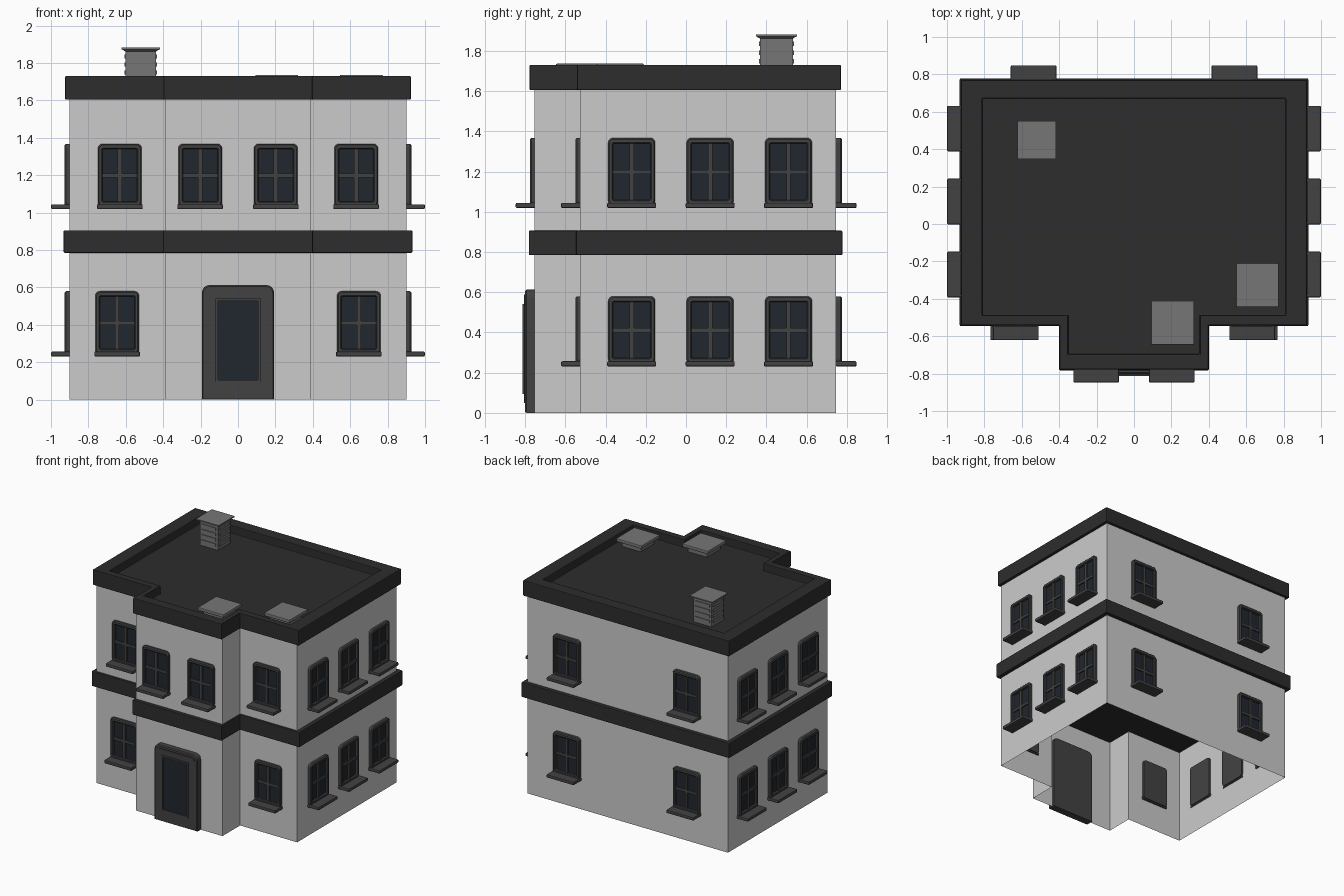
import bpy, bmesh
from math import pi, sin, cos

if "Cube" in bpy.data.objects:
    bpy.data.objects.remove(bpy.data.objects["Cube"])


def material(name, r, g, b):
    m = bpy.data.materials.new(name)
    m.diffuse_color = (r, g, b, 1)
    m.use_nodes = True
    m.node_tree.nodes["Principled BSDF"].inputs["Base Color"].default_value = m.diffuse_color
    return m


WALL = material("wall_grey", .55, .55, .55)
DARK = material("dark_band", .026, .026, .026)
TRIM = material("trim", .055, .055, .055)
GLASS = material("glass", .015, .02, .028)
METAL = material("vent_grey", .18, .18, .18)


def loft(name, loops, mat, start=True, end=True, end_mat=None):
    """Skin equal-length closed loops together, with optional end caps."""
    bm = bmesh.new()
    rows = [[bm.verts.new(p) for p in loop] for loop in loops]
    n = len(rows[0])
    for a, b in zip(rows, rows[1:]):
        for i in range(n):
            j = (i + 1) % n
            bm.faces.new((a[i], a[j], b[j], b[i]))
    if start:
        bm.faces.new(rows[0][::-1])
    if end:
        f = bm.faces.new(rows[-1])
        f.material_index = 1 if end_mat else 0
    bmesh.ops.recalc_face_normals(bm, faces=bm.faces)
    return finish(name, bm, [mat] + ([end_mat] if end_mat else []))


def finish(name, bm, mats):
    me = bpy.data.meshes.new(name)
    bm.to_mesh(me)
    bm.free()
    for m in mats:
        me.materials.append(m)
    ob = bpy.data.objects.new(name, me)
    bpy.context.collection.objects.link(ob)
    return ob


def boxes(name, items, mat, bevel=0):
    """Several boxes in one object, each (x0,x1,y0,y1,z0,z1)."""
    bm = bmesh.new()
    for x0, x1, y0, y1, z0, z1 in items:
        vs = bmesh.ops.create_cube(bm, size=1)["verts"]
        for v in vs:
            v.co = ((x0 + x1) / 2 + v.co.x * (x1 - x0),
                    (y0 + y1) / 2 + v.co.y * (y1 - y0),
                    (z0 + z1) / 2 + v.co.z * (z1 - z0))
    if bevel:
        bmesh.ops.bevel(bm, geom=bm.edges[:], offset=bevel, segments=2,
                        profile=.5, affect='EDGES')
    return finish(name, bm, [mat])


def plan(x, back, front, bx, bfront, z):
    """T-shaped floor plan with a projecting front bay."""
    return [(x, back, z), (-x, back, z), (-x, front, z), (-bx, front, z),
            (-bx, bfront, z), (bx, bfront, z), (bx, front, z), (x, front, z)]


def rounded(x, z0, z1, y, r, square_base=False):
    """Rounded rectangle in the xz plane at depth y."""
    pts = []
    corners = [(x, z1, 0), (-x, z1, 1), (-x, z0, 2), (x, z0, 3)]
    for cx, cz, k in corners:
        rr = 1e-4 if square_base and k > 1 else r
        mx = cx - rr if cx > 0 else cx + rr
        mz = cz - rr if k < 2 else cz + rr
        for s in range(5):
            a = (k + s / 4) * pi / 2
            pts.append((mx + rr * cos(a), y, mz + rr * sin(a)))
    return pts


def add_bevel(ob, w):
    b = ob.modifiers.new("bevel", 'BEVEL')
    b.width, b.segments, b.limit_method = w, 2, 'ANGLE'


# walls: an open-bottomed shell
loft("walls", [plan(.9, .747, -.527, .388, -.753, z) for z in (0, 1.62)],
     WALL, False, False)

# floor band and roof with parapet
add_bevel(loft("floor_band", [plan(.932, .778, -.545, .4, -.782, z)
                              for z in (.785, .906)], DARK), .005)
outer = (.924, .77, -.541, .398, -.778)
inner = (.812, .672, -.487, .352, -.697)
add_bevel(loft("roof", [plan(*outer, 1.605), plan(*outer, 1.731),
                        plan(*inner, 1.731), plan(*inner, 1.668)], DARK), .005)

# window parts, local origin at the wall plane and pane centre
frame = loft("window_frame", [
    rounded(.117, -.17, .168, .012, .025), rounded(.117, -.17, .168, -.02, .025),
    rounded(.110, -.163, .161, -.027, .02), rounded(.098, -.145, .145, -.027, .01),
    rounded(.093, -.14, .14, -.022, .006), rounded(.093, -.14, .14, -.007, .006)],
    TRIM, end_mat=GLASS)
bars = boxes("window_bars", [(-.011, .011, -.018, -.006, -.141, .141),
                             (-.094, .094, -.018, -.006, -.013, .009)], TRIM)
sill = boxes("window_sill", [(-.122, .122, -.099, .005, -.181, -.155)], TRIM, .006)
parts = (frame, bars, sill)


def window(x, y, z, turn):
    for p in parts:
        c = bpy.data.objects.new(p.name.split(".")[0], p.data)
        c.location = (x, y, z)
        c.rotation_euler.z = turn
        bpy.context.collection.objects.link(c)


for z, fx in ((1.2, .632), (.412, .646)):
    for s in (-1, 1):
        window(s * fx, -.522, z, 0)
        window(s * .537, .749, z, pi)
        for y in (-.27, .12, .51):
            window(s * .9, y, z, s * pi / 2)
for s in (-1, 1):
    window(s * .202, -.748, 1.2, 0)
for p in parts:
    bpy.data.objects.remove(p)

# door: surround, raised leaf and glazed panel
loft("door_surround", [
    rounded(.193, 0, .613, -.735, .04, True), rounded(.193, 0, .613, -.793, .04, True),
    rounded(.186, .004, .606, -.80, .036, True)], TRIM)
loft("door_leaf", [
    rounded(.172, .05, .59, -.795, .025, True), rounded(.172, .05, .59, -.806, .025, True),
    rounded(.122, .092, .543, -.806, .003), rounded(.122, .092, .543, -.799, .003)],
    TRIM, start=False, end=False)
loft("door_glazing", [
    rounded(.121, .093, .542, -.79, .003), rounded(.121, .093, .542, -.813, .003),
    rounded(.107, .106, .529, -.813, .003), rounded(.107, .106, .529, -.803, .003)],
    TRIM, end_mat=GLASS)

# roof hatches: lid on a smaller curb
for cx, cy in ((.66, -.327), (.207, -.529)):
    boxes("roof_hatch_curb", [(cx - .085, cx + .085, cy - .085, cy + .085, 1.66, 1.712)], METAL)
    boxes("roof_hatch_lid", [(cx - .115, cx + .115, cy - .118, cy + .118, 1.71, 1.737)], METAL, .006)

# louvred vent stack with flared cap
cx, cy = -.52, .45


def square(h, z):
    return [(cx + h, cy + h, z), (cx - h, cy + h, z), (cx - h, cy - h, z), (cx + h, cy - h, z)]


loft("vent_stack", [square(.081, 1.66), square(.081, 1.862), square(.102, 1.873),
                    square(.102, 1.882)], METAL)
slats = []
for i in range(4):
    z = 1.695 + i * .043
    slats += [(cx - .065, cx + .065, cy - .087, cy + .087, z, z + .022),
              (cx - .087, cx + .087, cy - .065, cy + .065, z, z + .022)]
boxes("vent_slats", slats, METAL)
